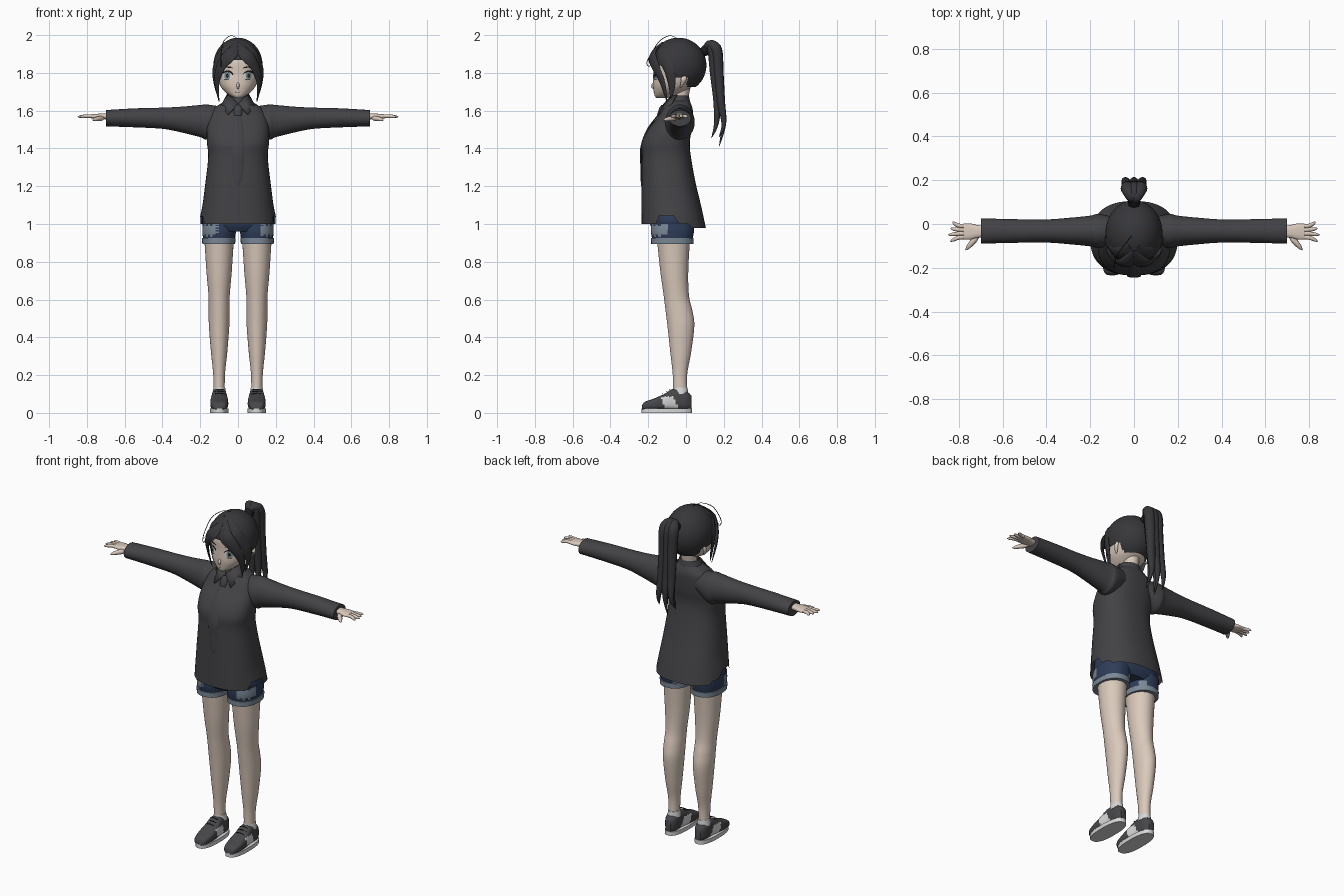
import bpy, bmesh
from math import cos, sin, pi, copysign, radians
from mathutils import Matrix, Vector
from mathutils.bvhtree import BVHTree

if "Cube" in bpy.data.objects:
    bpy.data.objects.remove(bpy.data.objects["Cube"])


def material(name, red, green, blue):
    mat = bpy.data.materials.new(name)
    mat.use_nodes = True
    color = (red, green, blue, 1)
    mat.diffuse_color = color
    mat.node_tree.nodes["Principled BSDF"].inputs["Base Color"].default_value = color
    return mat


SHIRT = material("charcoal cloth", .056, .054, .059)
HAIR = material("dark hair", .038, .038, .042)
SKIN = material("skin", .7, .585, .5)
DENIM = material("denim", .028, .047, .1)
WORN = material("worn denim", .2, .25, .31)
SHOE = material("dark shoe", .062, .062, .068)
WHITE = material("off white", .68, .68, .68)
IRIS = material("grey iris", .2, .27, .28)
INK = material("black line", .012, .011, .012)
LIP = material("lip", .42, .25, .21)


def build(name, bm, mat):
    bmesh.ops.recalc_face_normals(bm, faces=bm.faces)
    mesh = bpy.data.meshes.new(name)
    bm.to_mesh(mesh)
    bm.free()
    obj = bpy.data.objects.new(name, mesh)
    bpy.context.collection.objects.link(obj)
    mesh.materials.append(mat)
    mesh.shade_smooth()
    mesh.set_sharp_from_angle(angle=radians(50))
    return obj


def spline(rows, steps=6):
    """Smooth curve through rows of numbers."""
    rows = [rows[0], *rows, rows[-1]]
    result = []
    for before, start, end, after in zip(rows, rows[1:], rows[2:], rows[3:]):
        for step in range(steps):
            t = step / steps
            result.append([q + t / 2 * (r - p + t * (2 * p - 5 * q + 4 * r - s + t * (3 * (q - r) + s - p)))
                           for p, q, r, s in zip(before, start, end, after)])
    return result + [list(rows[-1])]


def bridge(name, rings, mat, caps=True):
    bm = bmesh.new()
    loops = [[bm.verts.new(point) for point in ring] for ring in rings]
    for low, high in zip(loops, loops[1:]):
        for i in range(len(low)):
            bm.faces.new((low[i - 1], low[i], high[i], high[i - 1]))
    if caps:
        bm.faces.new(loops[0])
        bm.faces.new(loops[-1])
    return build(name, bm, mat)


def loft(name, rows, mat, axis="z", side=1, middle=0, sides=36, power=2, caps=True):
    """Each row: position on the axis, two half widths, centre of the second."""
    rings = []
    for t, wide, deep, centre in spline(rows):
        ring = []
        for i in range(sides):
            c, s = cos(2 * pi * i / sides), sin(2 * pi * i / sides)
            a = middle + wide * copysign(abs(c) ** (2 / power), c)
            b = centre + deep * copysign(abs(s) ** (2 / power), s)
            x, y, z = {"x": (t, a, b), "y": (a, t, b), "z": (a, b, t)}[axis]
            ring.append((x * side, y, z))
        rings.append(ring)
    return bridge(name, rings, mat, caps)


def strand(name, points, width, mat, side=1, flat=1, tip=3, core=(0, -.04, 1.82)):
    """Tapered tube, flattened towards the core point."""
    path = [Vector((x * side, y, z)) for x, y, z in spline(points)]
    last = len(path) - 1
    rings = []
    for i, point in enumerate(path):
        along = (path[min(i + 1, last)] - path[max(i - 1, 0)]).normalized()
        across = along.cross(point - Vector(core)).normalized()
        outward = across.cross(along) * flat
        radius = width * max(1 - (i / last) ** tip, .03) * min(1, .4 + 2 * i / last)
        rings.append([point + radius * (across * cos(k * pi / 5) + outward * sin(k * pi / 5))
                      for k in range(10)])
    return bridge(name, rings, mat)


def paint(obj, mat, rule):
    obj.data.materials.append(mat)
    for face in obj.data.polygons:
        if rule(face.center):
            face.material_index = len(obj.data.materials) - 1


def on_front(obj, points, lift):
    """Project x, z points onto the front of an object."""
    mesh = obj.data
    tree = BVHTree.FromPolygons([v.co for v in mesh.vertices], [p.vertices for p in mesh.polygons])
    return [tree.ray_cast(Vector((x, -1, z)), Vector((0, 1, 0)))[0] - Vector((0, lift, 0)) for x, z in points]


def arc(x, z, wide, high, start=0, stop=342, count=20):
    angles = [radians(start + (stop - start) * i / (count - 1)) for i in range(count)]
    return [(x + wide * cos(a), z + high * sin(a)) for a in angles]


def disc(name, x, z, wide, high, mat, lift):
    rings = [on_front(head, arc(x, z, wide * k / 4, high * k / 4), lift) for k in (.1, 1, 2, 3, 4)]
    bridge(name, rings, mat, caps=False)


def line(name, points, width, mat):
    strand(name, on_front(head, points, .002), width, mat, flat=.4)


# Shirt body with side slits and a longer back
shirt = loft("shirt_body", [(1, .2, .17, -.065), (1.2, .175, .145, -.09), (1.35, .158, .13, -.103),
                            (1.43, .164, .126, -.106), (1.5, .165, .115, -.085), (1.56, .155, .095, -.06),
                            (1.61, .13, .08, -.045), (1.65, .07, .055, -.035)],
             SHIRT, sides=48, power=2.4, caps=False)
for vert in shirt.data.vertices:
    x, y, z = vert.co
    slit = abs(x) > .13 and -.15 < y < -.035
    drop = -.042 if slit else .02 if y > .02 else 0
    vert.co.z -= drop * max(0, 1.1 - z) * 10

# Necktie and collar
strand("necktie", on_front(shirt, [(0, z) for z in (1.58, 1.5, 1.4, 1.3, 1.2)], .002),
       .032, SHIRT, flat=.2, tip=8, core=(0, 0, 1.4))
strand("tie_knot", [(0, -.125, 1.63), (0, -.15, 1.56)], .022, SHIRT, flat=.5, tip=6)
loft("collar_band", [(1.61, .085, .07, -.04), (1.68, .058, .05, -.035)], SHIRT, caps=False)
for side, tag in ((1, "left"), (-1, "right")):
    bm = bmesh.new()
    wing = [(0, -.12, 1.635), (.055, -.15, 1.58), (.09, -.085, 1.63), (.06, -.05, 1.685), (.03, -.09, 1.67)]
    bm.faces.new([bm.verts.new((x * side, y, z)) for x, y, z in wing])
    collar = build(tag + "_collar_wing", bm, SHIRT)
    collar.modifiers.new("thickness", "SOLIDIFY").thickness = .006


# Ragged worn areas on the denim
def worn(c):
    ragged = .006 * (sin(c.z * 400) + sin(c.x * 300))
    outer = c.y < -.09 and abs(c.x) > .115 + ragged and .94 < c.z + ragged < 1
    return outer or (c.y > 0 and abs(c.x) < .06 and c.z < .95)


loft("shorts_seat", [(.96, .15, .1, -.07), (1, .187, .12, -.07), (1.05, .188, .118, -.07), (1.1, .17, .1, -.08)],
     DENIM, power=2.5)

for side, tag in ((1, "left_"), (-1, "right_")):
    # Sleeve and hand
    loft(tag + "sleeve", [(.08, .06, .06, 1.56), (.16, .078, .092, 1.54), (.2, .07, .085, 1.545),
                          (.3, .06, .068, 1.553), (.4, .053, .056, 1.56), (.55, .054, .05, 1.562),
                          (.7, .058, .043, 1.56)], SHIRT, "x", side, -.032)
    loft(tag + "palm", [(.68, .025, .016, 1.57), (.72, .03, .015, 1.57), (.75, .037, .013, 1.57),
                        (.78, .036, .01, 1.57)], SKIN, "x", side, -.034, power=2.5)
    for i, finger in enumerate(("index", "middle", "ring", "little")):
        y = -.062 + .018 * i
        reach = .85 - .01 * abs(i - 1)
        strand(tag + finger + "_finger", [(.76, y, 1.57), (.8, y, 1.571), (reach, y + .012 * (i - 1.5), 1.567)],
               .01, SKIN, side, tip=6)
    strand(tag + "thumb", [(.71, -.05, 1.56), (.74, -.085, 1.557), (.77, -.12, 1.55)], .014, SKIN, side, tip=4)

    # Shorts leg with turned cuff
    leg = loft(tag + "shorts_leg", [(.92, .084, .107, -.072), (.96, .089, .114, -.072), (1, .087, .115, -.07)],
               DENIM, side=side, middle=.1, power=2.3)
    paint(leg, WORN, worn)
    loft(tag + "shorts_cuff", [(.895, .087, .112, -.072), (.925, .089, .113, -.072)], WORN,
         side=side, middle=.102, power=2.3)

    # Leg
    loft(tag + "leg", [(.08, .03, .038, -.03), (.2, .031, .038, -.032), (.32, .043, .055, -.028),
                       (.46, .054, .071, -.027), (.54, .055, .071, -.037), (.62, .056, .067, -.051),
                       (.75, .067, .074, -.062), (.95, .08, .09, -.067)], SKIN, side=side, middle=.1)

    # Shoe
    loft(tag + "shoe_sole", [(0, .05, .134, -.102), (.024, .05, .134, -.102)], WHITE,
         side=side, middle=.099, power=2.5)
    shoe = loft(tag + "shoe_upper", [(-.234, .02, .01, .025), (-.22, .037, .02, .037), (-.17, .047, .03, .046),
                                     (-.115, .046, .042, .058), (-.065, .04, .056, .072), (0, .036, .05, .065),
                                     (.03, .018, .036, .055)], SHOE, "y", side, .099, power=3)
    paint(shoe, WHITE, lambda c: -.12 < c.y + .35 * (c.z - .05) < -.05 and c.z < .085)
    loft(tag + "sock", [(.1, .037, .042, -.03), (.135, .031, .038, -.03)], WHITE, side=side, middle=.099)
    for i in range(3):
        y, z = -.125 + .02 * i, .099 + .011 * i
        strand(tag + "lace_" + str(i), [(.07, y, z), (.1, y, z + .005), (.13, y, z)], .002, INK, side)

# Head, neck and nose
head = loft("head", [(1.668, .016, .03, -.128), (1.68, .043, .058, -.108), (1.705, .074, .085, -.086),
                     (1.74, .098, .11, -.065), (1.8, .112, .129, -.044), (1.86, .115, .131, -.041),
                     (1.92, .1, .115, -.035), (1.96, .05, .07, -.03)], SKIN, power=2.2)
loft("neck", [(1.6, .05, .05, -.035), (1.66, .042, .043, -.03), (1.73, .045, .05, -.025)], SKIN)
strand("nose", [(0, -.165, 1.755), (0, -.178, 1.727), (0, -.165, 1.715)], .008, SKIN)
line("mouth", arc(0, 1.707, .02, .01, 220, 320), .003, LIP)

for side, tag in ((1, "left_"), (-1, "right_")):
    # Eye and ear
    x, z = .057 * side, 1.785
    disc(tag + "eye_white", x, z, .028, .021, WHITE, .002)
    disc(tag + "iris", x, z, .016, .02, IRIS, .004)
    disc(tag + "pupil", x, z, .007, .011, INK, .006)
    line(tag + "upper_lash", arc(x, z, .031, .023, 10, 165), .005, INK)
    line(tag + "lower_lash", arc(x, z, .028, .022, 230, 310), .0015, INK)
    line(tag + "eyebrow", arc(x, 1.805, .045, .026, 50, 135), .004, INK)
    strand(tag + "ear", [(.1, -.025, 1.785), (.118, -.012, 1.765), (.1, -.03, 1.72)], .017, SKIN, side, flat=.4)

    # Parted fringe and side locks
    strand(tag + "front_lock", [(0, -.125, 1.96), (.05, -.176, 1.9), (.092, -.16, 1.83), (.112, -.125, 1.75),
                                (.1, -.1, 1.645)], .033, HAIR, side, .35)
    strand(tag + "fringe_lock", [(0, -.14, 1.945), (.03, -.184, 1.89), (.07, -.178, 1.845), (.1, -.155, 1.79)],
           .024, HAIR, side, .35)
    strand(tag + "side_lock", [(.02, -.1, 1.97), (.08, -.13, 1.91), (.12, -.09, 1.82), (.12, -.075, 1.74),
                               (.105, -.08, 1.665)], .034, HAIR, side, .3)

# Hair cap, opened around the face and ears
bm = bmesh.new()
shape = Matrix.Translation((0, -.04, 1.84)) @ Matrix.Diagonal((.13, .148, .146, 1))
bmesh.ops.create_uvsphere(bm, u_segments=64, v_segments=48, radius=1, matrix=shape)
opening = []
for face in bm.faces:
    c = face.calc_center_median()
    hairline = 1.872 - 3 * c.x ** 2 if c.y < -.09 else 1.775 if c.y < .005 else 1.725
    if c.z < hairline:
        opening.append(face)
bmesh.ops.delete(bm, geom=opening, context="FACES")
build("hair_cap", bm, HAIR)

# Ponytail of overlapping strands
strand("hair_tie", [(0, .08, 1.895), (0, .125, 1.945)], .028, INK, tip=8)
for i in range(5):
    x = .014 * (i - 2)
    y = .02 * cos(i * pi) - .005
    end = 1.41 + .025 * abs(i - 2) + .02 * (i % 2)
    strand("ponytail_strand_" + str(i),
           [(0, .095, 1.91), (x / 2, .125, 1.95), (x, .155 + y / 2, 1.92), (x, .165 + y / 2, 1.8),
            (x * 1.2, .178 + y / 2, 1.65), (x * 1.5, .185 + y, 1.53), (x * 2, .16 + y, end)],
           .034, HAIR, flat=.9)

# Loose curled hair
strand("stray_curl", [(0, -.04, 1.978), (-.035, -.085, 1.997), (-.075, -.14, 1.968), (-.09, -.185, 1.9),
                      (-.09, -.207, 1.855), (-.09, -.198, 1.835), (-.09, -.183, 1.845), (-.09, -.19, 1.862)],
       .002, INK, tip=8)
